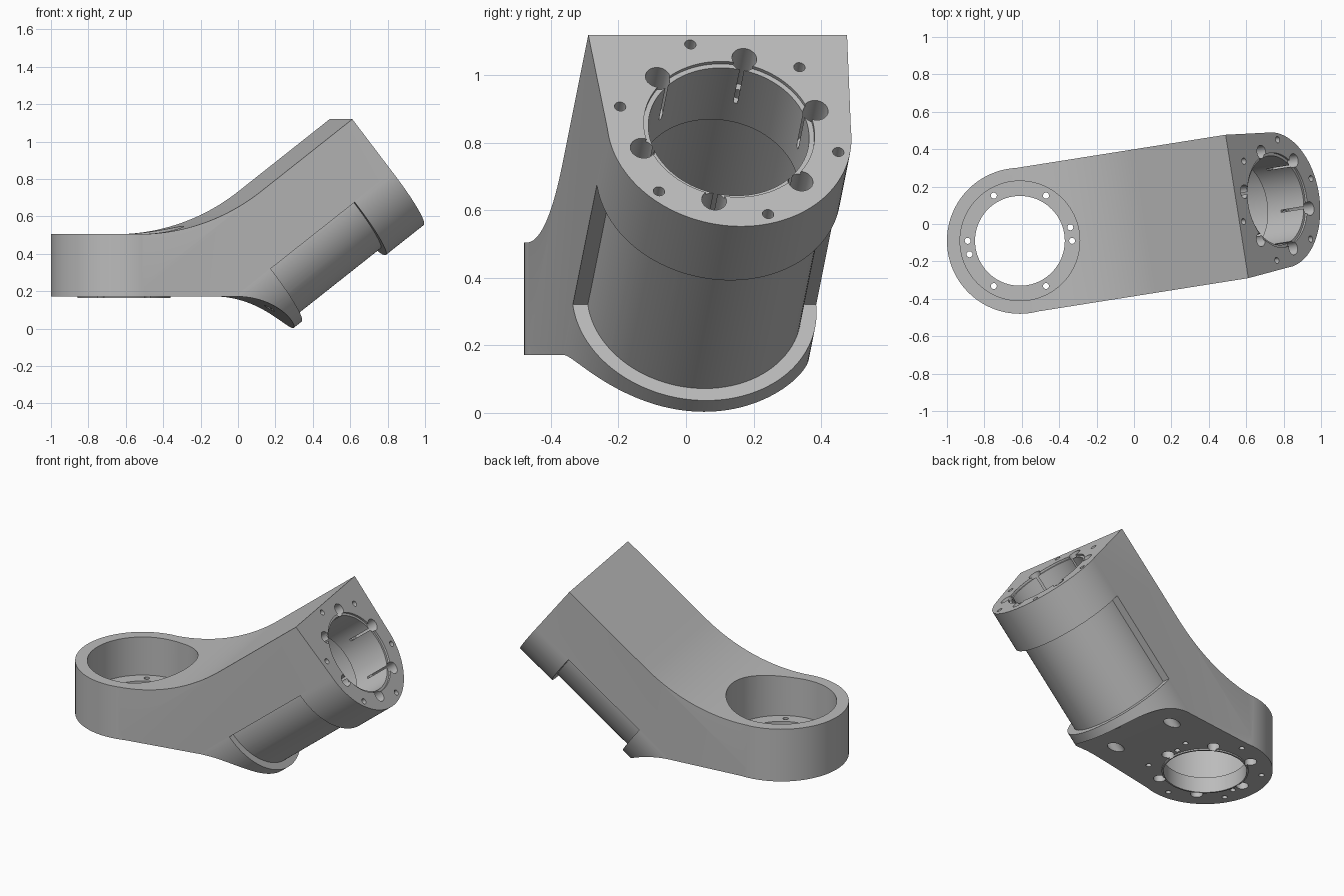
import bpy, bmesh
from math import sin, cos, tan, radians, pi
from mathutils import Matrix, Vector

if "Cube" in bpy.data.objects:
    bpy.data.objects.remove(bpy.data.objects["Cube"])

SLOPE = radians(38)
C, S = cos(SLOPE), sin(SLOPE)
TIP = Vector((1.175, 1.12))     # top corner of the arm, in the arm's side plane
AXIS_DROP = 0.355               # motor axis below the arm's top face
FLANGE, RING_BACK = -0.838, -0.26
FLOOR, DECK = 0.172, 0.505
HALF = 0.388

# Frames: base hub, arm side plane, and motor axis
hub_frame = Matrix.Translation((-0.61, -0.09, 0)) @ Matrix.Rotation(radians(9), 4, 'Z')
world_hub = Matrix.Translation((-0.61, -0.09, 0))
side_frame = hub_frame @ Matrix.Rotation(pi / 2, 4, 'X')


def side_point(d, n):
    """Side-plane point: d along the arm, n below its top face."""
    return TIP + d * Vector((C, S)) + n * Vector((S, -C))


centre = side_point(0, AXIS_DROP)
motor_frame = hub_frame @ Matrix(((0, -S, C, centre.x), (1, 0, 0, 0),
                                  (0, C, S, centre.y), (0, 0, 0, 1)))


def circle(r, segments=96, x=0, y=0):
    return [(x + r * cos(2 * pi * i / segments), y + r * sin(2 * pi * i / segments))
            for i in range(segments)]


def prisms(name, outlines, frame, z0, z1):
    """One object with each outline extruded from z0 to z1."""
    bm = bmesh.new()
    for pts in outlines:
        face = bm.faces.new([bm.verts.new((p[0], p[1], z0)) for p in pts])
        out = bmesh.ops.extrude_face_region(bm, geom=[face])["geom"]
        bmesh.ops.translate(bm, vec=(0, 0, z1 - z0),
                            verts=[v for v in out if isinstance(v, bmesh.types.BMVert)])
    bmesh.ops.recalc_face_normals(bm, faces=bm.faces[:])
    bm.transform(frame)
    mesh = bpy.data.meshes.new(name)
    bm.to_mesh(mesh)
    bm.free()
    obj = bpy.data.objects.new(name, mesh)
    bpy.context.collection.objects.link(obj)
    return obj


def combine(target, tool, operation):
    """Apply a boolean and discard the tool."""
    mod = target.modifiers.new("boolean", 'BOOLEAN')
    mod.operation, mod.solver, mod.object = operation, 'EXACT', tool
    bpy.context.view_layer.update()
    result = bpy.data.meshes.new_from_object(
        target.evaluated_get(bpy.context.evaluated_depsgraph_get()))
    target.modifiers.clear()
    target.data = result
    bpy.data.objects.remove(tool)


def drill(target, outlines, frame, z0, z1):
    combine(target, prisms("cutter", outlines, frame, z0, z1), 'DIFFERENCE')


def hole_ring(r, pitch, degrees):
    return [circle(r, 24, pitch * cos(radians(a)), pitch * sin(radians(a))) for a in degrees]


# Arm side profile: curved underside, flange, open motor bay, ring, curved top
run = 0.234
bend = run / tan((pi / 2 - SLOPE) / 2)
start = 0.784 - run
profile = [(0, FLOOR)]
profile += [(start + bend * sin(t), FLOOR - bend + bend * cos(t))
            for t in [(pi / 2 - SLOPE) * i / 20 for i in range(21)]]
profile += [side_point(d, n) for d, n in (
    (FLANGE, 0.74), (FLANGE, 0.36), (RING_BACK, 0.36), (RING_BACK, 0.74), (0, 0.74), (0, 0))]
run = 0.37
bend = run / tan(SLOPE / 2)
start = TIP.x - (TIP.y - DECK) / tan(SLOPE) - run
profile += [(start + bend * sin(t), DECK + bend - bend * cos(t))
            for t in [SLOPE * (1 - i / 24) for i in range(25)]]
profile += [(0, DECK)]
arm = prisms("bracket_arm", [profile], side_frame, -0.5, 0.5)

# Trim the arm to a cross-section that is flat on top and round below
section = [(HALF, 0.9), (-HALF, 0.9), (-HALF, AXIS_DROP)]
section += [(0.365 * cos(t), 0.365 * sin(t)) for t in [pi + pi * i / 64 for i in range(65)]]
section += [(HALF, AXIS_DROP)]
combine(arm, prisms("section", [section], motor_frame, -2.3, 0.1), 'INTERSECT')

# Base hub with its stepped bore and locating lip
combine(arm, prisms("hub", [circle(0.39, 128)], world_hub, FLOOR, DECK), 'UNION')
combine(arm, prisms("lip", [circle(0.25)], world_hub, 0.163, 0.2), 'UNION')
drill(arm, [circle(0.32)], world_hub, 0.262, 1.3)
drill(arm, [circle(0.24)], world_hub, 0.1, 0.4)

# Hub bolt holes
sixths = range(0, 360, 60)
drill(arm, hole_ring(0.016, 0.279, [*sixths, 15, 195]), world_hub, 0.1, 0.3)
drill(arm, hole_ring(0.036, 0.279, sixths), world_hub, 0.1, 0.225)
drill(arm, hole_ring(0.016, 0.33, [a + 30 for a in sixths]), world_hub, 0.1, 0.23)

# Motor bay and ring bore
drill(arm, [circle(0.32)], motor_frame, FLANGE, RING_BACK)
drill(arm, [circle(0.24)], motor_frame, -0.4, 0.1)
drill(arm, [circle(0.255)], motor_frame, -0.012, 0.1)

# Ring bolt holes
drill(arm, hole_ring(0.016, 0.276, [a + 15 for a in sixths]), motor_frame, -0.3, 0.1)
drill(arm, hole_ring(0.037, 0.276, [a + 15 for a in sixths]), motor_frame, -0.17, 0.1)
drill(arm, hole_ring(0.017, 0.33, [a + 45 for a in sixths]), motor_frame, -0.08, 0.1)

# Flange screw holes with counterbores on the underside
drill(arm, hole_ring(0.019, 0.214, [0, 180, 270]), motor_frame, -1.3, -0.8)
drill(arm, hole_ring(0.019, 0.214, [90]), motor_frame, -0.95, -0.8)
drill(arm, hole_ring(0.038, 0.214, [0, 180, 270]), motor_frame, -1.3, -0.92)

# Material and shading
grey = bpy.data.materials.new("light_grey")
grey.use_nodes = True
colour = (0.5, 0.5, 0.5, 1)
grey.diffuse_color = colour
grey.node_tree.nodes["Principled BSDF"].inputs["Base Color"].default_value = colour
arm.data.materials.clear()
arm.data.materials.append(grey)
bpy.ops.object.select_all(action='DESELECT')
arm.select_set(True)
bpy.context.view_layer.objects.active = arm
bpy.ops.object.shade_smooth_by_angle(angle=radians(25))
